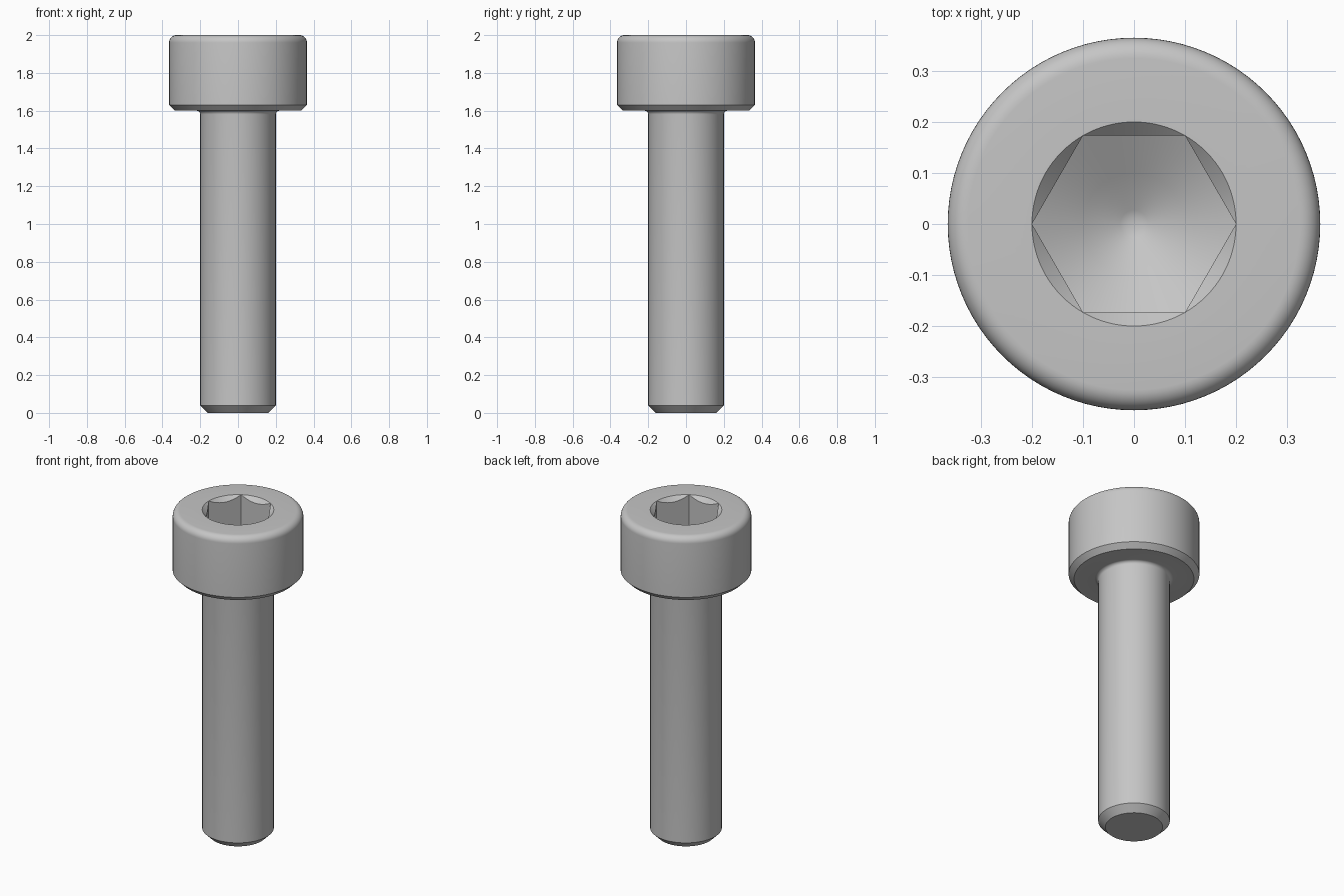
import bpy
import bmesh
from math import cos, sin, pi, radians, tan

if "Cube" in bpy.data.objects:
    bpy.data.objects.remove(bpy.data.objects["Cube"], do_unlink=True)

SEGMENTS = 96
HEIGHT = 2.0
SHANK_R = 0.2
HEAD_R = 0.365
HEAD_BASE = 1.6
SOCKET_R = 0.2          # hexagon corner radius, corners on the x axis
FLOOR_SLOPE = tan(radians(30))
FLOOR_TIP = 1.69

steel = bpy.data.materials.new("steel_grey")
steel.use_nodes = True
grey = (0.56, 0.56, 0.56, 1)
steel.diffuse_color = grey
steel.node_tree.nodes["Principled BSDF"].inputs["Base Color"].default_value = grey


def circle(r, z):
    """Rule for a round ring."""
    return lambda a: (r, z)


def arc(cr, cz, radius, start, end, steps=6):
    """Round rings along a fillet in the radius-height plane."""
    angles = [radians(start + (end - start) * i / steps) for i in range(steps + 1)]
    return [circle(cr + radius * cos(t), cz + radius * sin(t)) for t in angles]


def hex_radius(a):
    return SOCKET_R * cos(pi / 6) / cos(a % (pi / 3) - pi / 6)


def socket_rim(a):
    # 45 degree countersink meeting the hexagon walls
    r = hex_radius(a)
    return r, HEIGHT - (SOCKET_R - r)


def socket_foot(a):
    # conical floor meeting the hexagon walls
    r = hex_radius(a)
    return r, FLOOR_TIP + r * FLOOR_SLOPE


def lathe(name, rules):
    """Skin a closed body over rings, each given as radius and height by angle."""
    bm = bmesh.new()
    rings = []
    for rule in rules:
        ring = []
        for i in range(SEGMENTS):
            a = 2 * pi * i / SEGMENTS
            r, z = rule(a)
            ring.append(bm.verts.new((r * cos(a), r * sin(a), z)))
        rings.append(ring)
    for low, high in zip(rings, rings[1:]):
        for i in range(SEGMENTS):
            j = (i + 1) % SEGMENTS
            bm.faces.new((low[i], low[j], high[j], high[i]))
    bm.faces.new(rings[0][::-1])
    bm.faces.new(rings[-1])
    bmesh.ops.remove_doubles(bm, verts=bm.verts, dist=0.0001)
    bmesh.ops.recalc_face_normals(bm, faces=bm.faces)
    mesh = bpy.data.meshes.new(name)
    bm.to_mesh(mesh)
    bm.free()
    mesh.materials.append(steel)
    obj = bpy.data.objects.new(name, mesh)
    bpy.context.collection.objects.link(obj)
    bpy.ops.object.select_all(action="DESELECT")
    obj.select_set(True)
    bpy.context.view_layer.objects.active = obj
    bpy.ops.object.shade_smooth_by_angle(angle=radians(28))
    return obj


# Shank with chamfered tip and a small fillet under the head
shank = [circle(0.16, 0), circle(SHANK_R, 0.04)]
shank += arc(SHANK_R + 0.02, HEAD_BASE - 0.02, 0.02, 180, 90)

# Head with chamfered lower edge and rounded upper edge
head = [circle(0.335, HEAD_BASE), circle(HEAD_R, 1.63)]
head += arc(HEAD_R - 0.04, HEIGHT - 0.04, 0.04, 0, 90, 8)

# Countersunk hexagon socket with a conical floor and blunt tip
socket = [circle(SOCKET_R, HEIGHT), socket_rim, socket_foot]
socket += [circle(r, FLOOR_TIP + r * FLOOR_SLOPE) for r in (0.1, 0.027)]
socket += [circle(0.012, FLOOR_TIP + 0.011)]

lathe("socket_head_bolt", shank + head + socket)
